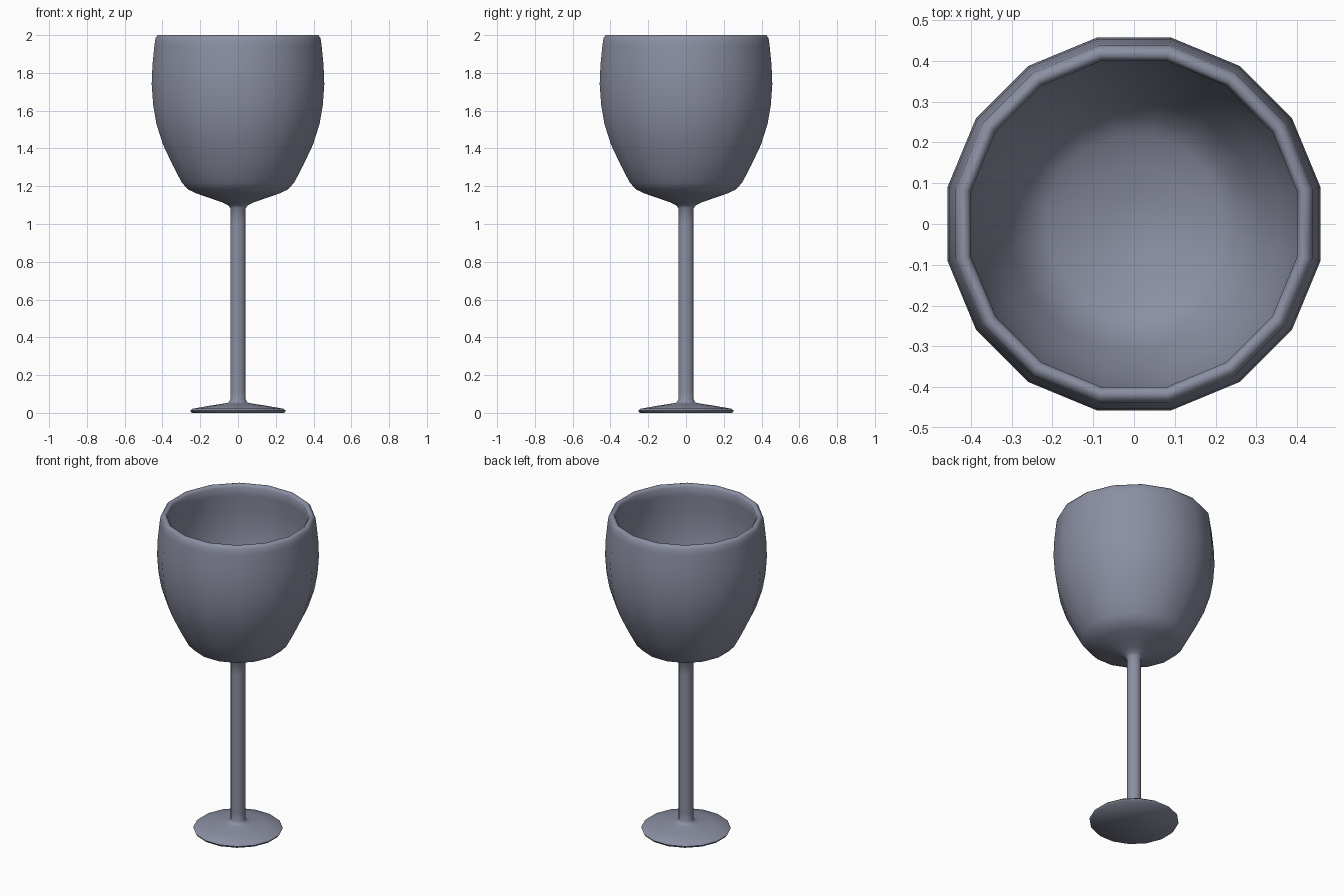
import bpy, math

cube = bpy.data.objects.get("Cube")
if cube:
    bpy.data.objects.remove(cube)

SIDES = 16

glass = bpy.data.materials.new("blue grey glass")
glass.use_nodes = True
colour = (0.26, 0.275, 0.36, 1)
glass.diffuse_color = colour
glass.node_tree.nodes["Principled BSDF"].inputs["Base Color"].default_value = colour


def lathe(name, profile):
    """Turn a profile of (half width across flats, height) about z; radius 0 closes it."""
    verts, rings, faces = [], [], []
    for r, z in profile:
        start = len(verts)
        if r == 0:
            verts.append((0, 0, z))
            rings.append([start] * SIDES)
            continue
        radius = r / math.cos(math.pi / SIDES)
        for i in range(SIDES):
            a = (i + 0.5) * math.tau / SIDES
            verts.append((radius * math.cos(a), radius * math.sin(a), z))
        rings.append(list(range(start, start + SIDES)))
    for low, high in zip(rings, rings[1:]):
        for i in range(SIDES):
            j = (i + 1) % SIDES
            corners = [low[i], low[j], high[j], high[i]]
            faces.append(list(dict.fromkeys(corners)))
    mesh = bpy.data.meshes.new(name)
    mesh.from_pydata(verts, [], faces)
    mesh.materials.append(glass)
    obj = bpy.data.objects.new(name, mesh)
    bpy.context.collection.objects.link(obj)
    bpy.ops.object.select_all(action="DESELECT")
    obj.select_set(True)
    bpy.context.view_layer.objects.active = obj
    bpy.ops.object.shade_smooth_by_angle(angle=math.radians(60))
    return obj


# Foot: flat underside, thin rim, shallow cone and fillet into the stem
lathe("foot", [(0, 0), (0.245, 0), (0.253, 0.012), (0.24, 0.022), (0.15, 0.038),
               (0.07, 0.05), (0.048, 0.056), (0.041, 0.07), (0.041, 0.12)])

# Stem
lathe("stem", [(0.041, 0.12), (0.041, 1.0)])

# Bowl: outer wall upwards, rounded lip, then the inner wall down to its floor
lathe("bowl", [(0.041, 1.0), (0.041, 1.085), (0.053, 1.1), (0.085, 1.115),
               (0.148, 1.137), (0.215, 1.16), (0.265, 1.183), (0.298, 1.22),
               (0.345, 1.31), (0.397, 1.42), (0.432, 1.53), (0.449, 1.63),
               (0.457, 1.74), (0.453, 1.84), (0.442, 1.95), (0.437, 1.985),
               (0.425, 2.0), (0.41, 2.0), (0.4, 1.985), (0.405, 1.93),
               (0.414, 1.84), (0.417, 1.74), (0.409, 1.63), (0.39, 1.53),
               (0.355, 1.42), (0.305, 1.31), (0.262, 1.235), (0.215, 1.205),
               (0.148, 1.18), (0.07, 1.16), (0, 1.155)])
